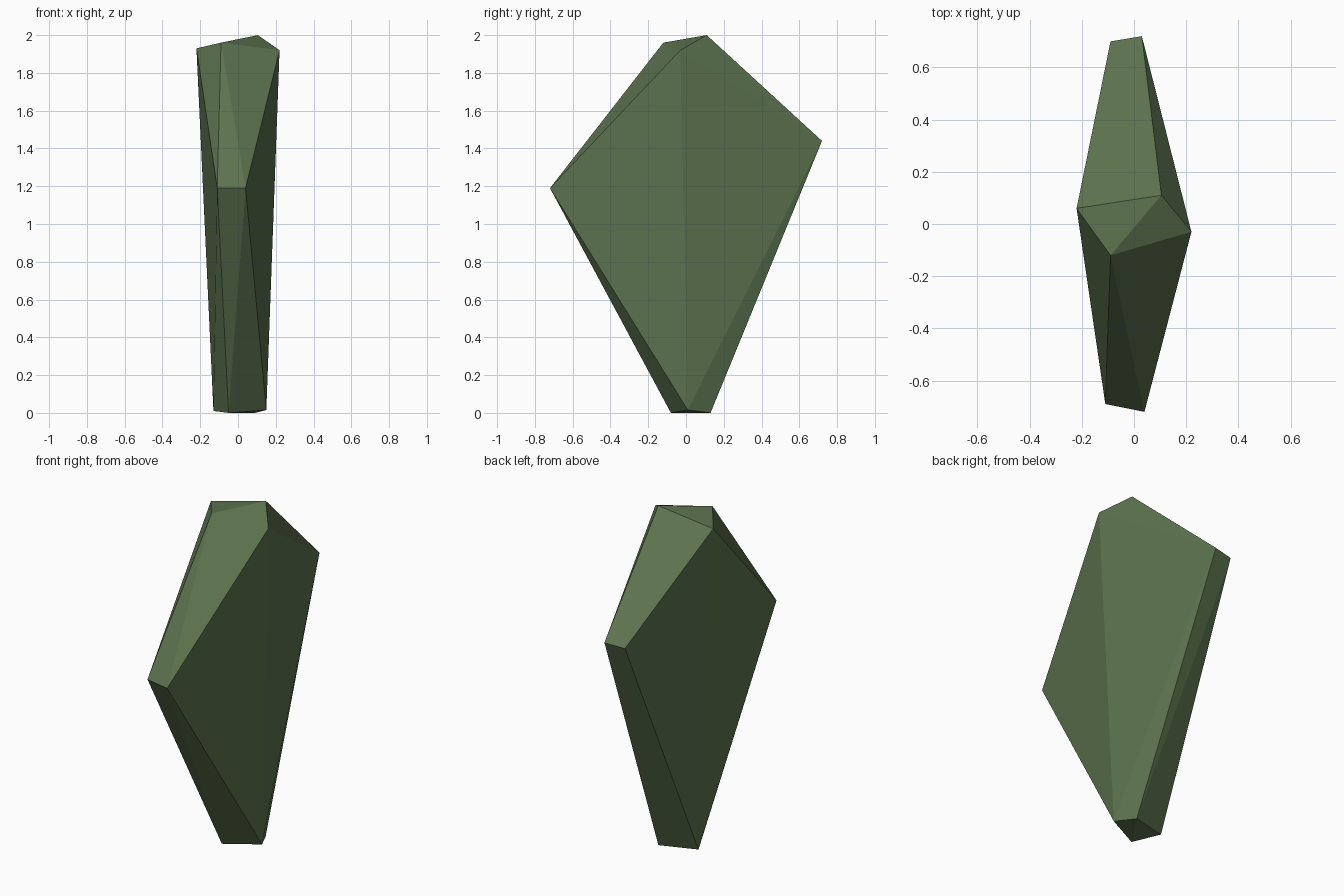
import bpy, bmesh

if "Cube" in bpy.data.objects:
    bpy.data.objects.remove(bpy.data.objects["Cube"])

# Corner rings of the faceted stone
top = [(-0.22, 0.06, 1.93), (-0.09, -0.12, 1.96), (0.105, 0.11, 2.0), (0.22, -0.03, 1.92)]
front_edge = [(-0.11, -0.69, 1.19), (0.04, -0.72, 1.19)]
back_edge = [(-0.09, 0.70, 1.43), (0.03, 0.72, 1.44)]
base = [(-0.13, 0.07, 0.01), (-0.05, -0.08, 0.0), (0.15, 0.01, 0.015), (0.09, 0.13, 0.0)]

# Wrap the corners in a convex shell
bm = bmesh.new()
for corner in top + front_edge + back_edge + base:
    bm.verts.new(corner)
bmesh.ops.convex_hull(bm, input=bm.verts[:])
bmesh.ops.recalc_face_normals(bm, faces=bm.faces[:])
mesh = bpy.data.meshes.new("faceted_stone")
bm.to_mesh(mesh)
bm.free()

# Single mossy green colour, flat facets
green = bpy.data.materials.new("moss_green")
green.diffuse_color = (0.107, 0.17, 0.078, 1.0)
green.use_nodes = True
green.node_tree.nodes["Principled BSDF"].inputs["Base Color"].default_value = green.diffuse_color
mesh.materials.append(green)
stone = bpy.data.objects.new("faceted_stone", mesh)
bpy.context.collection.objects.link(stone)
